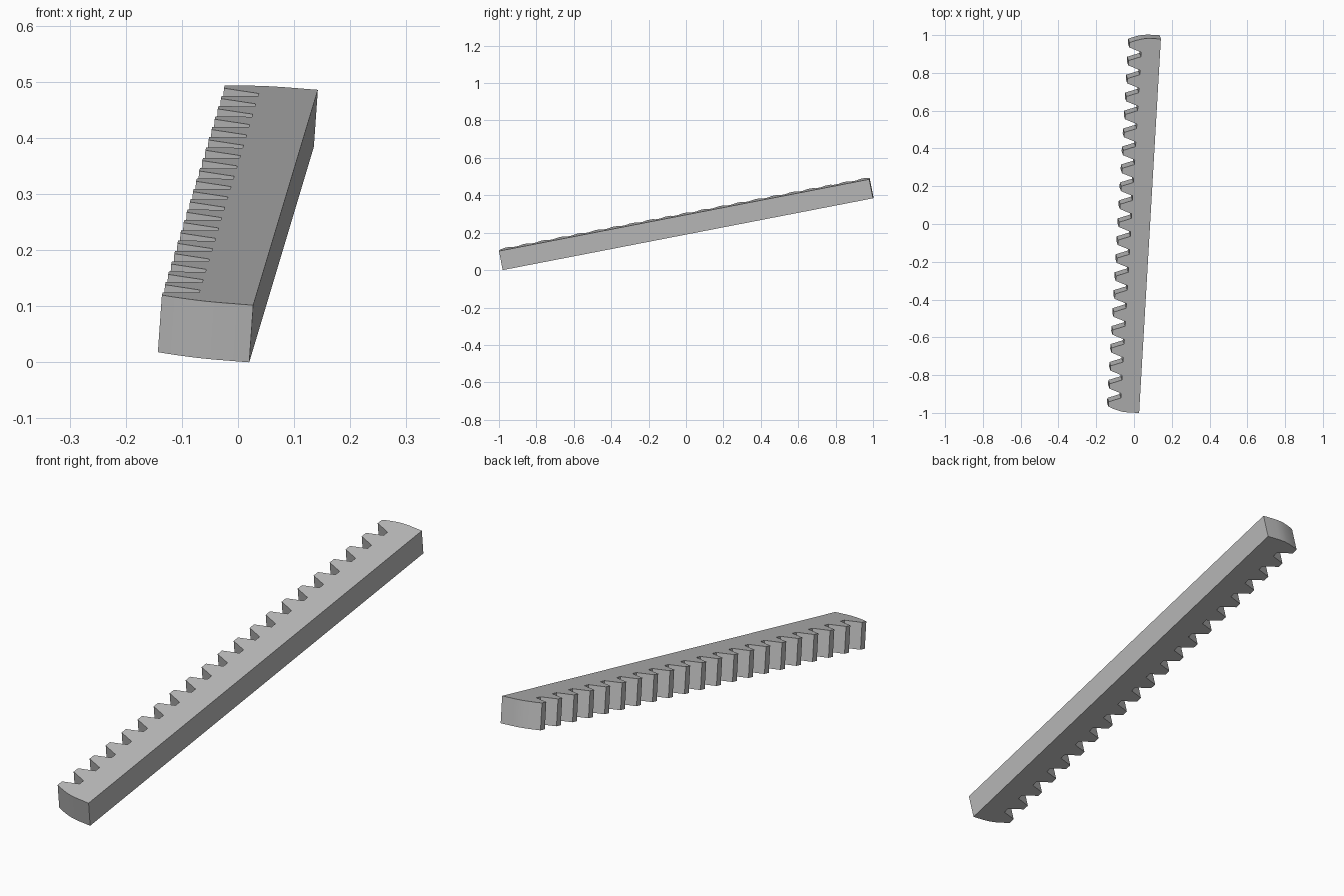
import bpy, bmesh, math
from mathutils import Vector, Matrix

cube = bpy.data.objects.get("Cube")
if cube:
    bpy.data.objects.remove(cube, do_unlink=True)

LENGTH, WIDTH, THICK = 2.02, 0.165, 0.104
TEETH, PITCH, TIP, DEPTH = 21, 0.097, 0.026, 0.064
SLOPE = DEPTH * math.tan(math.radians(20))

# Material
steel = bpy.data.materials.new("grey steel")
steel.use_nodes = True
colour = (0.5, 0.5, 0.5, 1)
steel.diffuse_color = colour
steel.node_tree.nodes["Principled BSDF"].inputs["Base Color"].default_value = colour

# Rounded end cap, from the plain back edge towards the tooth tips
cap = [(0, 0), (0, 0.06), (0.002, 0.085), (0.006, 0.105),
       (0.012, 0.126), (0.019, 0.146), (0.027, WIDTH)]

# Outline as (along, across): near cap, teeth and gaps, far cap
outline = list(cap)
first = LENGTH / 2 - PITCH * (TEETH - 1) / 2
for i in range(TEETH - 1):
    a = first + i * PITCH + TIP / 2
    b = first + (i + 1) * PITCH - TIP / 2
    outline += [(a, WIDTH), (a + SLOPE, WIDTH - DEPTH),
                (b - SLOPE, WIDTH - DEPTH), (b, WIDTH)]
outline += [(LENGTH - l, w) for l, w in reversed(cap)]

# Extrude the outline through the thickness
bm = bmesh.new()
base = bm.faces.new([bm.verts.new((-w, l, 0)) for l, w in outline])
result = bmesh.ops.extrude_face_region(bm, geom=[base])
top = [v for v in result["geom"] if isinstance(v, bmesh.types.BMVert)]
bmesh.ops.translate(bm, verts=top, vec=(0, 0, THICK))
bmesh.ops.recalc_face_normals(bm, faces=bm.faces)

# Tilt the bar so it rises towards the back and leans to one side
along = Vector((0.057, 0.98, 0.19)).normalized()
up = Vector((0.069, -0.19, 0.98))
up = (up - along * up.dot(along)).normalized()
across = along.cross(up)
tilt = Matrix((across, along, up)).transposed().to_4x4()
bm.transform(Matrix.Translation((0.02, -0.98, 0)) @ tilt)

mesh = bpy.data.meshes.new("toothed_rack")
bm.to_mesh(mesh)
bm.free()
mesh.materials.append(steel)
rack = bpy.data.objects.new("toothed_rack", mesh)
bpy.context.collection.objects.link(rack)

# Smooth the rounded ends, keep the teeth crisp
bpy.ops.object.select_all(action="DESELECT")
rack.select_set(True)
bpy.context.view_layer.objects.active = rack
bpy.ops.object.shade_smooth_by_angle(angle=math.radians(25))
